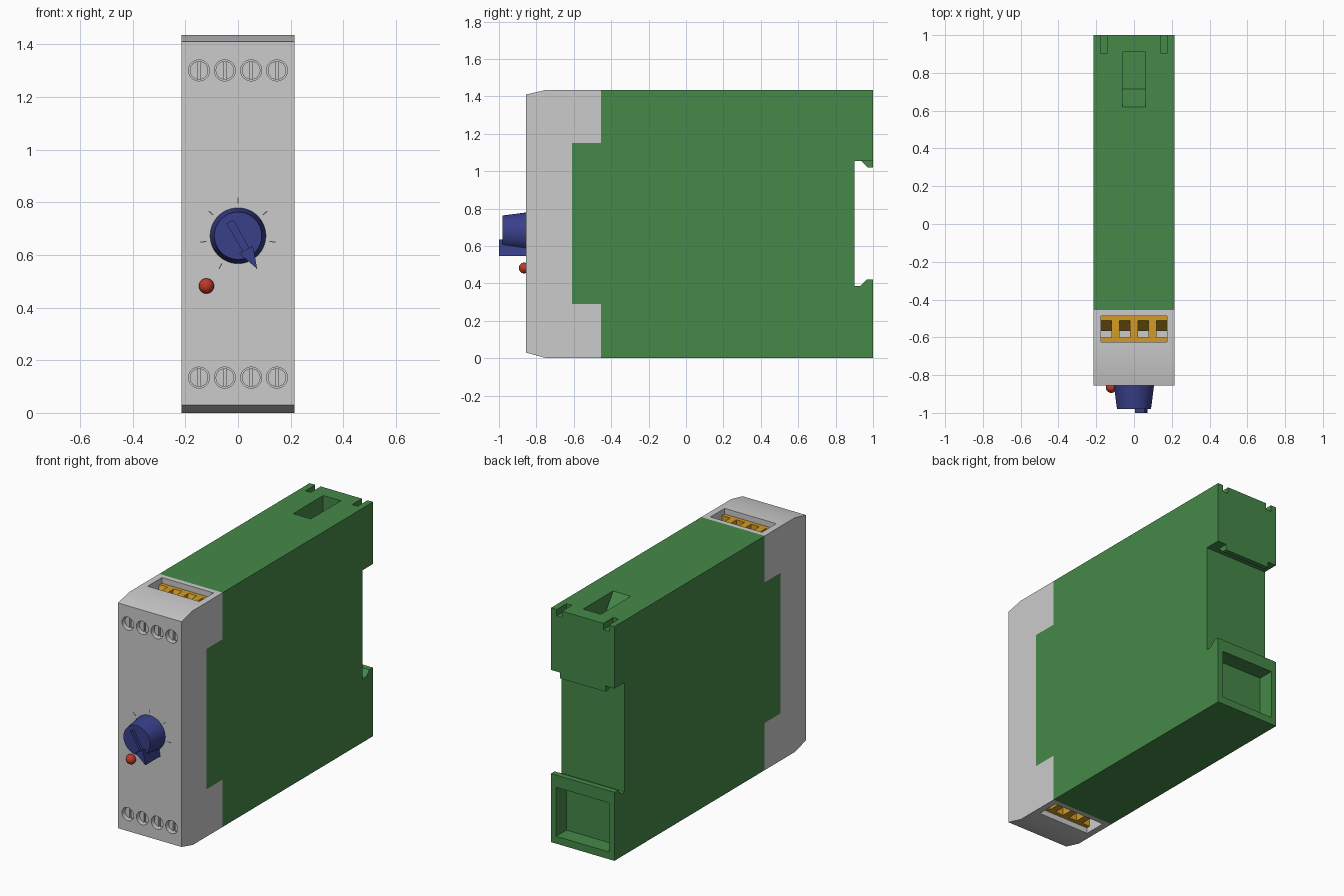
import bpy, bmesh
from math import pi, sin, cos, radians
from mathutils import Vector

if "Cube" in bpy.data.objects:
    bpy.data.objects.remove(bpy.data.objects["Cube"])

W, H, FRONT = 0.215, 1.435, -0.855


def material(name, rgb):
    m = bpy.data.materials.new(name)
    m.diffuse_color = (*rgb, 1)
    m.use_nodes = True
    m.node_tree.nodes["Principled BSDF"].inputs["Base Color"].default_value = m.diffuse_color
    return m


GREEN = material("green", (0.06, 0.25, 0.065))
BLUE = material("blue", (0.04, 0.05, 0.25))
RED = material("red", (0.5, 0.04, 0.02))
AMBER = material("amber", (0.65, 0.33, 0.02))
DARK = material("dark", (0.08, 0.08, 0.08))


def prism(name, pts, axis, a, b, mat=None):
    """Extrude a 2D outline along x (yz outline) or y (xz outline)."""
    place = (lambda p, t: (t, p[0], p[1])) if axis == 'x' else (lambda p, t: (p[0], t, p[1]))
    bm = bmesh.new()
    face = bm.faces.new([bm.verts.new(place(p, a)) for p in pts])
    ext = bmesh.ops.extrude_face_region(bm, geom=[face])
    verts = [g for g in ext['geom'] if isinstance(g, bmesh.types.BMVert)]
    bmesh.ops.translate(bm, verts=verts, vec=Vector(place((0, 0), b - a)))
    bmesh.ops.recalc_face_normals(bm, faces=bm.faces)
    me = bpy.data.meshes.new(name)
    bm.to_mesh(me)
    bm.free()
    ob = bpy.data.objects.new(name, me)
    bpy.context.collection.objects.link(ob)
    if mat:
        me.materials.append(mat)
    return ob


def box(name, x0, x1, y0, y1, z0, z1, mat=None):
    return prism(name, [(y0, z0), (y1, z0), (y1, z1), (y0, z1)], 'x', x0, x1, mat)


def cylinder(name, x, z, y0, y1, r0, r1, mat=None, n=32):
    """Cone or cylinder along y, radius r0 at the rear y0 and r1 at the front y1."""
    bpy.ops.mesh.primitive_cone_add(vertices=n, radius1=r0, radius2=r1, depth=y0 - y1,
                                    location=(x, (y0 + y1) / 2, z), rotation=(pi / 2, 0, 0))
    ob = bpy.context.object
    ob.name = name
    if mat:
        ob.data.materials.append(mat)
    return ob


def cut(ob, cutters):
    for c in cutters:
        m = ob.modifiers.new("cut", 'BOOLEAN')
        m.operation, m.solver, m.object = 'DIFFERENCE', 'EXACT', c
        bpy.context.view_layer.objects.active = ob
        bpy.ops.object.modifier_apply(modifier=m.name)
        bpy.data.objects.remove(c)


def smooth(ob):
    bpy.ops.object.select_all(action='DESELECT')
    ob.select_set(True)
    bpy.context.view_layer.objects.active = ob
    bpy.ops.object.shade_smooth_by_angle(angle=radians(30))


# grey front housing
front = prism("front_housing", [
    (FRONT, 0.03), (-0.745, 0), (-0.455, 0), (-0.455, 0.29), (-0.61, 0.29), (-0.61, 1.15),
    (-0.455, 1.15), (-0.455, H), (-0.745, H), (FRONT, 1.41)], 'x', -W, W)

# green rear body with rail notch
body = prism("rear_body", [
    (-0.455, 0), (1, 0), (1, 0.42), (0.965, 0.42), (0.93, 0.385), (0.9, 0.385), (0.9, 1.055),
    (1, 1.055), (1, H), (-0.455, H), (-0.455, 1.15), (-0.61, 1.15), (-0.61, 0.29),
    (-0.455, 0.29)], 'x', -W, W, GREEN)
prism("rail_hook", [(0.935, 1.055), (0.97, 1.02), (1, 1.02), (1, 1.055)],
      'x', -0.155, 0.155, GREEN)

# ramped top pocket, top corner slots, rear window recess
cut(body, [
    prism("pocket", [(0.61, H + 0.02), (0.62, H), (0.715, H - 0.14), (0.91, H - 0.14),
                     (0.91, H + 0.02)], 'x', -0.06, 0.06),
    box("slot_left", -0.177, -0.14, 0.905, 1.1, H - 0.04, H + 0.1),
    box("slot_right", 0.14, 0.177, 0.905, 1.1, H - 0.04, H + 0.1),
    box("window", -0.18, 0.18, 0.9, 1.1, 0.045, 0.345)])

# terminals and screws at both ends
COLS = [-0.148, -0.05, 0.05, 0.148]
for end in ("upper", "lower"):
    fz = (lambda z: z) if end == "upper" else (lambda z: H - z)
    cut(front, [box("opening", -0.175, 0.175, -0.624, -0.486, fz(H - 0.25), fz(H + 0.1))])
    block = box(end + "_terminal_block", -0.175, 0.175, -0.624, -0.486,
                fz(H - 0.25), fz(H - 0.035), AMBER)
    sz = fz(1.301)
    for i, x in enumerate(COLS):
        # wire entry with a metal clamp at its floor
        cut(block, [prism("entry", [(-0.6, fz(H)), (-0.6, fz(H - 0.15)), (-0.563, fz(H - 0.15)),
                                    (-0.51, fz(H - 0.035)), (-0.51, fz(H))],
                          'x', x - 0.028, x + 0.028)])
        box(f"{end}_clamp_{i}", max(x - 0.028, -0.175), min(x + 0.028, 0.175), -0.6, -0.563,
            fz(H - 0.15), fz(H - 0.13))
        # slotted screw in a round well
        cut(front, [cylinder("well", x, sz, -0.8, -0.9, 0.04, 0.04)])
        screw = cylinder(f"{end}_screw_{i}", x, sz, -0.798, -0.832, 0.035, 0.035)
        cut(screw, [box("slot", x - 0.006, x + 0.006, -0.9, -0.818, sz - 0.05, sz + 0.05)])
        smooth(screw)
smooth(front)

# control knob, groove and pointer, turned 30 degrees from straight down
KZ = 0.673


def turned(along, side, a=radians(30)):
    return (along * sin(a) + side * cos(a), KZ - along * cos(a) + side * sin(a))


knob = cylinder("knob", 0, KZ, FRONT, -0.98, 0.106, 0.09, BLUE, 48)
cut(knob, [prism("groove", [turned(-0.06, -0.013), turned(0.07, -0.013), turned(0.07, 0.013),
                            turned(-0.06, 0.013)], 'y', -1.05, -0.965)])
smooth(knob)
prism("knob_pointer", [turned(0.061, -0.03), turned(0.145, 0), turned(0.061, 0.03)],
      'y', -1, FRONT, BLUE)

# scale ticks around the knob
for i in range(7):
    a = radians(30 + 50 * i)
    prism(f"scale_tick_{i}", [turned(r, s, a) for r, s in
                              ((0.122, -0.002), (0.145, -0.002), (0.145, 0.002), (0.122, 0.002))],
          'y', FRONT - 0.001, FRONT + 0.002, DARK)

# indicator lamp
bpy.ops.mesh.primitive_uv_sphere_add(segments=32, ring_count=16, radius=0.029,
                                     location=(-0.12, -0.865, 0.482))
lamp = bpy.context.object
lamp.name = "indicator_lamp"
lamp.data.materials.append(RED)
smooth(lamp)
